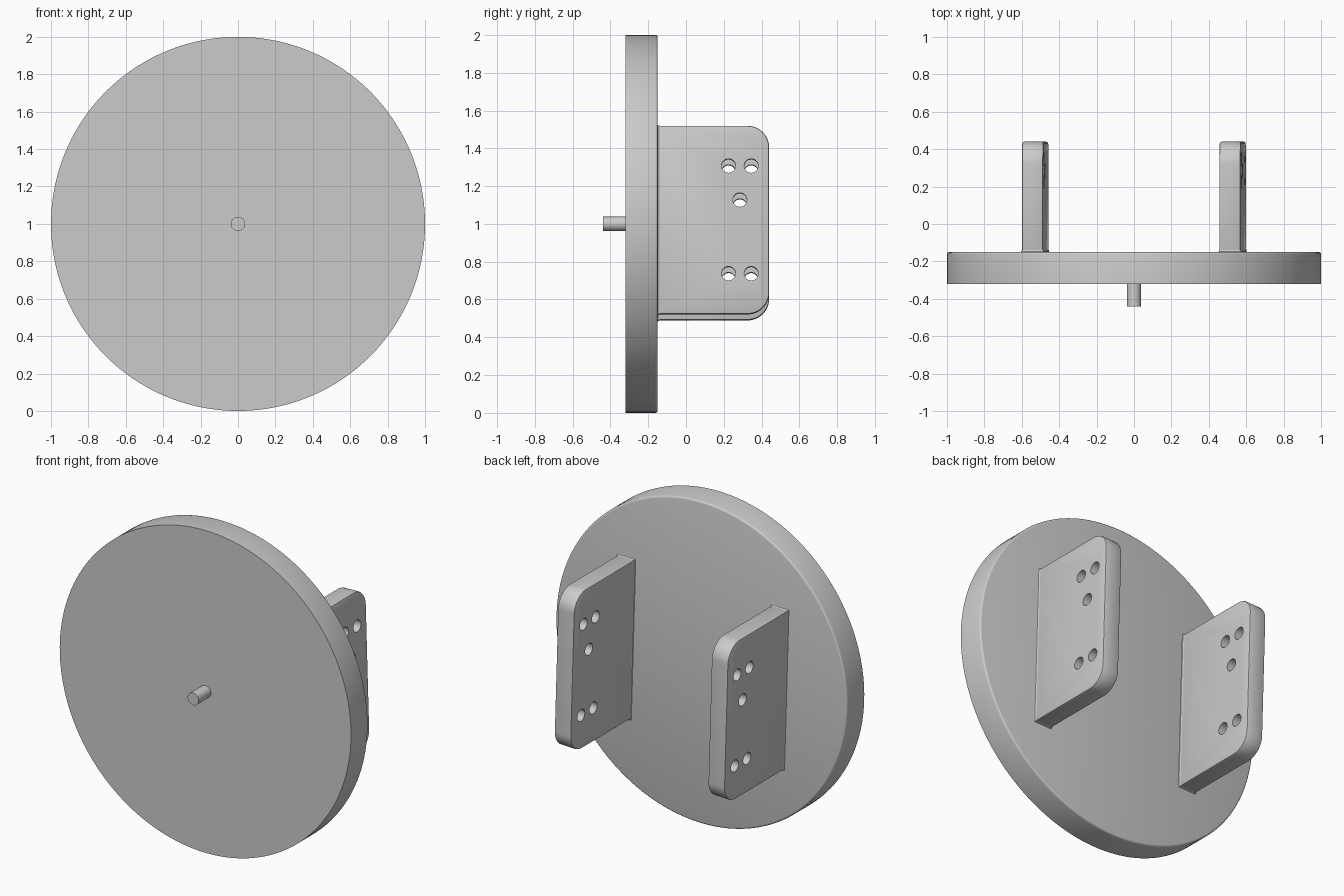
import bpy, bmesh, math
from mathutils import Matrix, Vector

cube = bpy.data.objects.get("Cube")
if cube:
    bpy.data.objects.remove(cube, do_unlink=True)

DISC_FRONT, DISC_BACK, PLATE_BACK, PIN_FRONT = -0.32, -0.15, 0.44, -0.44
PLATE_X, PLATE_T, PLATE_H = 0.528, 0.114, 0.996
HOLES = [(0.225, 0.29), (0.345, 0.29), (0.285, 0.11), (0.225, -0.28), (0.345, -0.28)]
# The whole assembly is turned slightly about the disc axis
PLACE = Matrix.Translation((0, 0, 1)) @ Matrix.Rotation(-0.03, 4, "Y")

grey = bpy.data.materials.new("plain_grey")
grey.use_nodes = True
colour = (0.6, 0.6, 0.6, 1)
grey.diffuse_color = colour
grey.node_tree.nodes["Principled BSDF"].inputs["Base Color"].default_value = colour


def make(name, bm):
    bmesh.ops.recalc_face_normals(bm, faces=bm.faces)
    mesh = bpy.data.meshes.new(name)
    bm.to_mesh(mesh)
    bm.free()
    mesh.materials.append(grey)
    obj = bpy.data.objects.new(name, mesh)
    bpy.context.collection.objects.link(obj)
    return obj


def activate(obj):
    bpy.ops.object.select_all(action="DESELECT")
    obj.select_set(True)
    bpy.context.view_layer.objects.active = obj


def finish(obj):
    activate(obj)
    bpy.ops.object.shade_smooth_by_angle(angle=math.radians(35))
    obj.matrix_world = PLACE


def cylinder(bm, radius, start, end, axis, at=(0, 0, 0), segments=48):
    turn = Matrix.Rotation(math.pi / 2, 4, "X" if axis == "Y" else "Y")
    middle = Vector(at)
    middle["XYZ".index(axis)] = (start + end) / 2
    bmesh.ops.create_cone(bm, cap_ends=True, segments=segments, radius1=radius,
                          radius2=radius, depth=end - start,
                          matrix=Matrix.Translation(middle) @ turn)


def box(bm, x, size, y0, y1):
    place = Matrix.Translation((x, (y0 + y1) / 2, 0.004))
    scale = Matrix.Diagonal((size[0], y1 - y0, size[1], 1))
    return bmesh.ops.create_cube(bm, size=1, matrix=place @ scale)["verts"]


# Disc with a rounded back rim
bm = bmesh.new()
cylinder(bm, 1.0, DISC_FRONT, DISC_BACK, "Y", segments=160)
rim = [e for e in bm.edges if all(v.co.y > DISC_BACK - 0.01 for v in e.verts)]
bmesh.ops.bevel(bm, geom=rim, offset=0.012, segments=3, profile=0.5, affect="EDGES")
finish(make("disc", bm))

# Centre pin
bm = bmesh.new()
cylinder(bm, 0.038, PIN_FRONT, DISC_FRONT + 0.02, "Y")
finish(make("centre_pin", bm))

for side, x in (("left", PLATE_X), ("right", -PLATE_X)):
    # Mounting plate with two large rounded corners and softened edges
    bm = bmesh.new()
    box(bm, x, (PLATE_T, PLATE_H), DISC_BACK - 0.03, PLATE_BACK)
    corners = [e for e in bm.edges if all(v.co.y > 0 for v in e.verts)
               and abs(e.verts[0].co.z - e.verts[1].co.z) < 0.01]
    bmesh.ops.bevel(bm, geom=corners, offset=0.115, segments=12, profile=0.5, affect="EDGES")
    outline = [e for e in bm.edges if e.calc_face_angle(0) > 1.0]
    bmesh.ops.bevel(bm, geom=outline, offset=0.008, segments=2, profile=0.5, affect="EDGES")
    plate = make(side + "_plate", bm)

    # Bolt holes through the plate
    bm = bmesh.new()
    for y, z in HOLES:
        cylinder(bm, 0.037, x - 0.2, x + 0.2, "X", at=(0, y, z), segments=40)
    cutter = make("hole_cutter", bm)
    cutter.hide_render = True
    cut = plate.modifiers.new("bolt_holes", "BOOLEAN")
    cut.operation, cut.solver, cut.object = "DIFFERENCE", "EXACT", cutter
    activate(plate)
    bpy.ops.object.modifier_apply(modifier=cut.name)
    bpy.data.objects.remove(cutter, do_unlink=True)
    finish(plate)

    # Small flared fillet where the plate meets the disc
    bm = bmesh.new()
    for flare, rise in ((0.024, 0.004), (0.01, 0.012)):
        verts = box(bm, x, (PLATE_T, PLATE_H), DISC_BACK - 0.005, DISC_BACK + rise)
        for v in verts:
            if v.co.y < DISC_BACK:
                v.co.x += math.copysign(flare / 2, v.co.x - x)
                v.co.z += math.copysign(flare / 2, v.co.z)
    finish(make(side + "_plate_fillet", bm))
